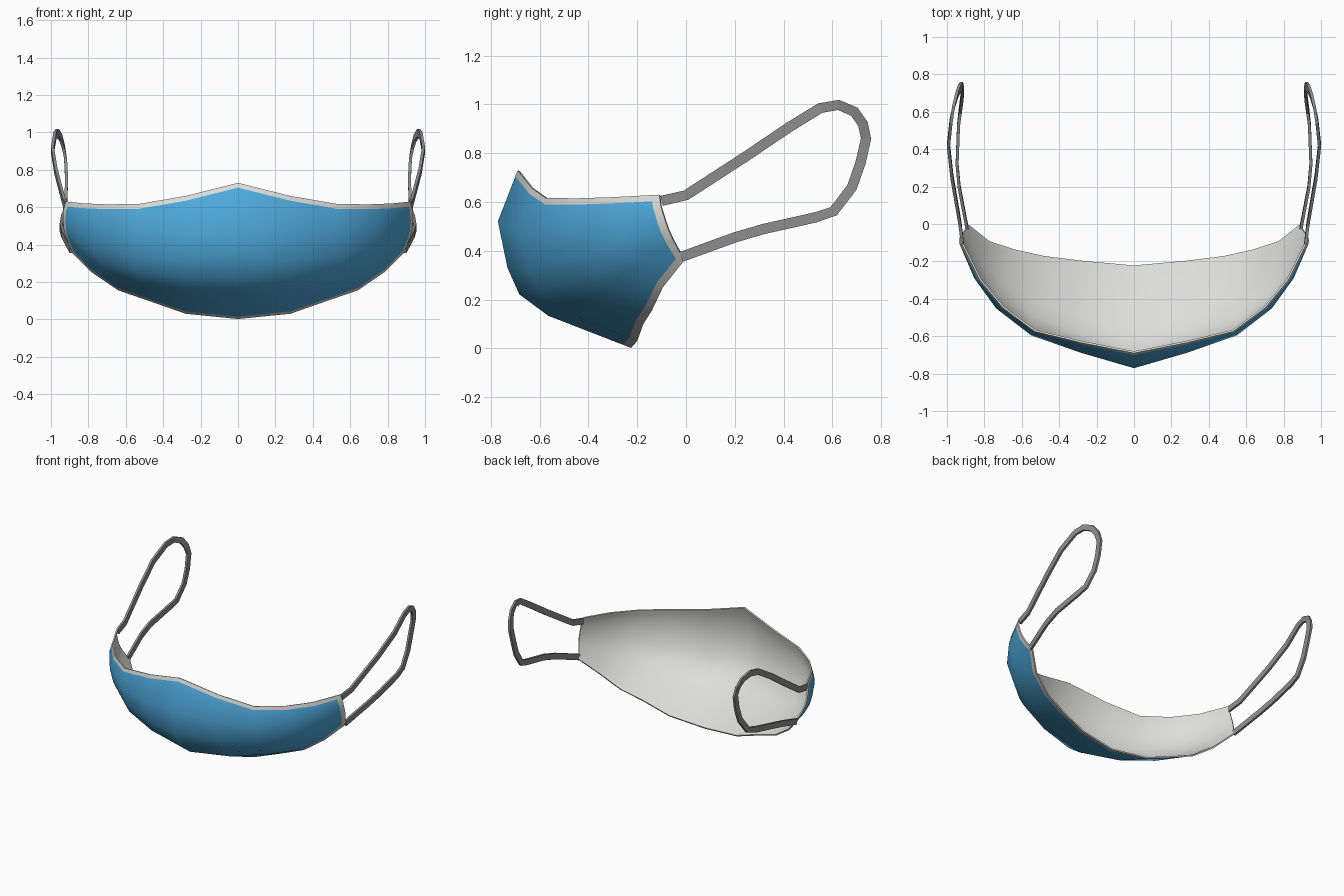
import bpy, bmesh, math
from mathutils import Vector as V

if "Cube" in bpy.data.objects:
    bpy.data.objects.remove(bpy.data.objects["Cube"])


def material(name, rgb):
    m = bpy.data.materials.new(name)
    m.diffuse_color = (*rgb, 1)
    m.use_nodes = True
    m.node_tree.nodes["Principled BSDF"].inputs["Base Color"].default_value = m.diffuse_color
    return m


blue = material("blue_fabric", (0.08, 0.41, 0.74))
white = material("white_lining", (0.73, 0.73, 0.72))
lining = material("white_inner_lining", (0.73, 0.73, 0.72))
grey = material("grey_elastic", (0.27, 0.27, 0.27))


def make_object(name, bm, mats):
    me = bpy.data.meshes.new(name)
    bm.to_mesh(me)
    bm.free()
    for m in mats:
        me.materials.append(m)
    ob = bpy.data.objects.new(name, me)
    bpy.context.collection.objects.link(ob)
    return ob


def step(a, b, w):
    return a + (b - a).normalized() * w


# Mask body: upper and lower edges (right half), joined by bulging columns
top = [V(p) for p in [(0, -.69, .73), (.28, -.635, .66), (.53, -.575, .617),
                      (.70, -.45, .615), (.825, -.30, .62), (.92, -.11, .63)]]
bottom = [V(p) for p in [(0, -.225, .002), (.28, -.20, .03), (.48, -.175, .10),
                         (.64, -.14, .155), (.78, -.095, .25), (.89, -.008, .36)]]
bulge = [1, .8, .6, .43, .25, .12]
profile = [(0, 0), (.154, .181), (.363, .25), (.50, .268), (.66, .215), (1, 0)]

columns = []
for j, (t, b, k) in enumerate(zip(top, bottom, bulge)):
    across = top[min(j + 1, 5)] - top[max(j - 1, 0)] if j else V((1, 0, 0))
    out = (b - t).cross(across).normalized()
    col = [t.lerp(b, s) + out * h * k for s, h in profile]
    # narrow binding rows at the top and bottom edges
    col.insert(1, step(col[0], col[1], .027))
    col.insert(-1, step(col[-1], col[-2], .035))
    columns.append(col)
# narrow binding column at the side edge
columns.insert(-1, [step(a, b, .035) for a, b in zip(columns[-1], columns[-2])])

bm = bmesh.new()
grid = [[bm.verts.new(p) for p in col] for col in columns]
rows = len(grid[0]) - 1
for j in range(len(grid) - 1):
    for i in range(rows):
        f = bm.faces.new((grid[j][i], grid[j][i + 1], grid[j + 1][i + 1], grid[j + 1][i]))
        f.material_index = int(i in (0, rows - 1) or j == len(grid) - 2)
mask = make_object("mask_body", bm, [blue, white, white])
bpy.data.materials.remove(lining)

bpy.context.view_layer.objects.active = mask
mask.select_set(True)
mir = mask.modifiers.new("mirror", 'MIRROR')
mir.use_clip = True
sol = mask.modifiers.new("thickness", 'SOLIDIFY')
sol.thickness = .01
sol.offset = -1
sol.material_offset = 1
sol.material_offset_rim = 1
for m in ("mirror", "thickness"):
    bpy.ops.object.modifier_apply(modifier=m)
bpy.ops.object.shade_smooth_by_angle(angle=math.radians(50))

# Ear loops: flat band swept along a path, one on each side
path = [(.918, -.10, .605), (.93, 0, .628), (.973, .25, .79), (.992, .42, .905),
        (.978, .55, .985), (.965, .625, .998), (.947, .69, .97), (.933, .725, .92),
        (.922, .738, .86), (.917, .715, .76), (.919, .68, .66), (.929, .605, .562),
        (.938, .53, .537), (.946, .32, .49), (.935, .20, .455), (.893, -.02, .375)]


def ear_loop(name, side):
    bm = bmesh.new()
    pts = [V(p) for p in path]
    rings = []
    for i, p in enumerate(pts):
        d = pts[min(i + 1, len(pts) - 1)] - pts[max(i - 1, 0)]
        n = V((0, -d.z, d.y)).normalized() * .021
        rings.append([bm.verts.new(((p.x + a * .008) * side, p.y + n.y * b, p.z + n.z * b))
                      for a, b in ((1, 1), (1, -1), (-1, -1), (-1, 1))])
    for r, q in zip(rings, rings[1:]):
        for k in range(4):
            bm.faces.new((r[k], r[(k + 1) % 4], q[(k + 1) % 4], q[k]))
    bm.faces.new(rings[0])
    bm.faces.new(rings[-1])
    bmesh.ops.recalc_face_normals(bm, faces=bm.faces)
    make_object(name, bm, [grey])


ear_loop("right_ear_loop", 1)
ear_loop("left_ear_loop", -1)
